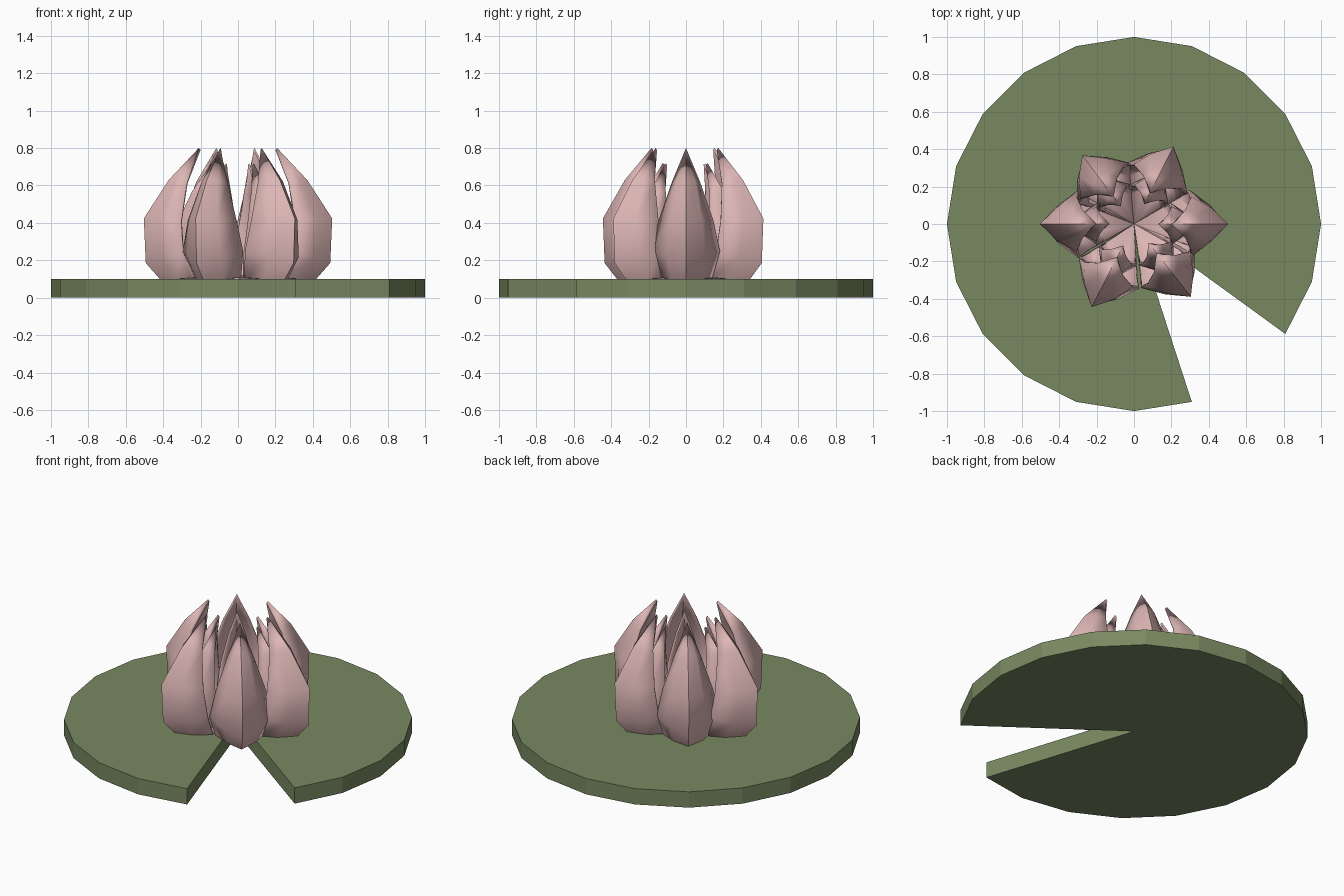
import bpy, bmesh
from math import sin, cos, pi, radians

if "Cube" in bpy.data.objects:
    bpy.data.objects.remove(bpy.data.objects["Cube"])


def material(name, rgb):
    m = bpy.data.materials.new(name)
    m.diffuse_color = (*rgb, 1)
    m.use_nodes = True
    m.node_tree.nodes["Principled BSDF"].inputs["Base Color"].default_value = m.diffuse_color
    return m


pink = material("petal_pink", (0.72, 0.47, 0.46))
green = material("leaf_green", (0.19, 0.25, 0.12))


def make_object(name, bm, mat):
    bmesh.ops.recalc_face_normals(bm, faces=bm.faces)
    me = bpy.data.meshes.new(name)
    bm.to_mesh(me)
    bm.free()
    me.materials.append(mat)
    ob = bpy.data.objects.new(name, me)
    bpy.context.collection.objects.link(ob)
    return ob


# Lily pad: 20-sided disc with one wedge notch cut to the centre
bm = bmesh.new()
outline = [(0, 0)] + [(cos(radians(a)), sin(radians(a))) for a in range(-36, 289, 18)]
face = bm.faces.new([bm.verts.new((x, y, 0)) for x, y in outline])
top = bmesh.ops.extrude_face_region(bm, geom=[face])["geom"]
bmesh.ops.translate(bm, vec=(0, 0, 0.1), verts=[v for v in top if isinstance(v, bmesh.types.BMVert)])
make_object("lily_pad", bm, green)

# Petal rows: ridge radius, ridge height, edge radius, edge half width, edge height
ROWS = [(0.40, 0.00, 0.24, 0.135, 0.02),
        (0.48, 0.09, 0.29, 0.17, 0.15),
        (0.49, 0.32, 0.30, 0.135, 0.31),
        (0.36, 0.52, 0.27, 0.065, 0.51)]
TIP = (0.20, 0.69)


def petal(name, angle, sr, sw, sz):
    """Cupped petal folded along an outer ridge, pointed at both ends."""
    bm = bmesh.new()

    def vert(r, w, z):
        r, w = r * sr, w * sw
        a = radians(angle)
        return bm.verts.new((r * cos(a) - w * sin(a), r * sin(a) + w * cos(a), 0.1 + z * sz))

    base, tip = vert(0, 0, 0.015), vert(TIP[0], 0, TIP[1])
    rows = []
    for rr, rz, er, w, ez in ROWS:
        row = []
        for s in (-1, -0.5, 0, 0.5, 1):
            t = abs(s)
            bulge = 0.012 if t == 0.5 else 0
            row.append(vert(rr + (er - rr) * t + bulge, w * s + bulge * s, rz + (ez - rz) * t))
        rows.append(row)
    for i in range(4):
        bm.faces.new((base, rows[0][i + 1], rows[0][i]))
        bm.faces.new((rows[-1][i], rows[-1][i + 1], tip))
        for a, b in zip(rows, rows[1:]):
            bm.faces.new((a[i], a[i + 1], b[i + 1], b[i]))
    ob = make_object(name, bm, pink)
    # recalculated normals may face either way on an open shell: point them outward
    me = ob.data
    mid = me.polygons[len(me.polygons) // 2]
    if mid.normal.dot(mid.center * 1) < 0:
        me.flip_normals()
    solid = ob.modifiers.new("thickness", "SOLIDIFY")
    solid.thickness = 0.014
    solid.offset = -1
    bpy.context.view_layer.objects.active = ob
    ob.select_set(True)
    bpy.ops.object.shade_smooth_by_angle(angle=radians(30))
    ob.select_set(False)


# Outer and inner rings of petals, slightly irregular
for i, (angle, size) in enumerate([(0, 1), (63, 0.92), (127, 0.91), (180, 1), (243, 0.99), (308, 0.98)]):
    petal(f"outer_petal_{i + 1}", angle, size, 1, 1)
    petal(f"inner_petal_{i + 1}", angle, 0.65 * size, 0.6, 0.885)
